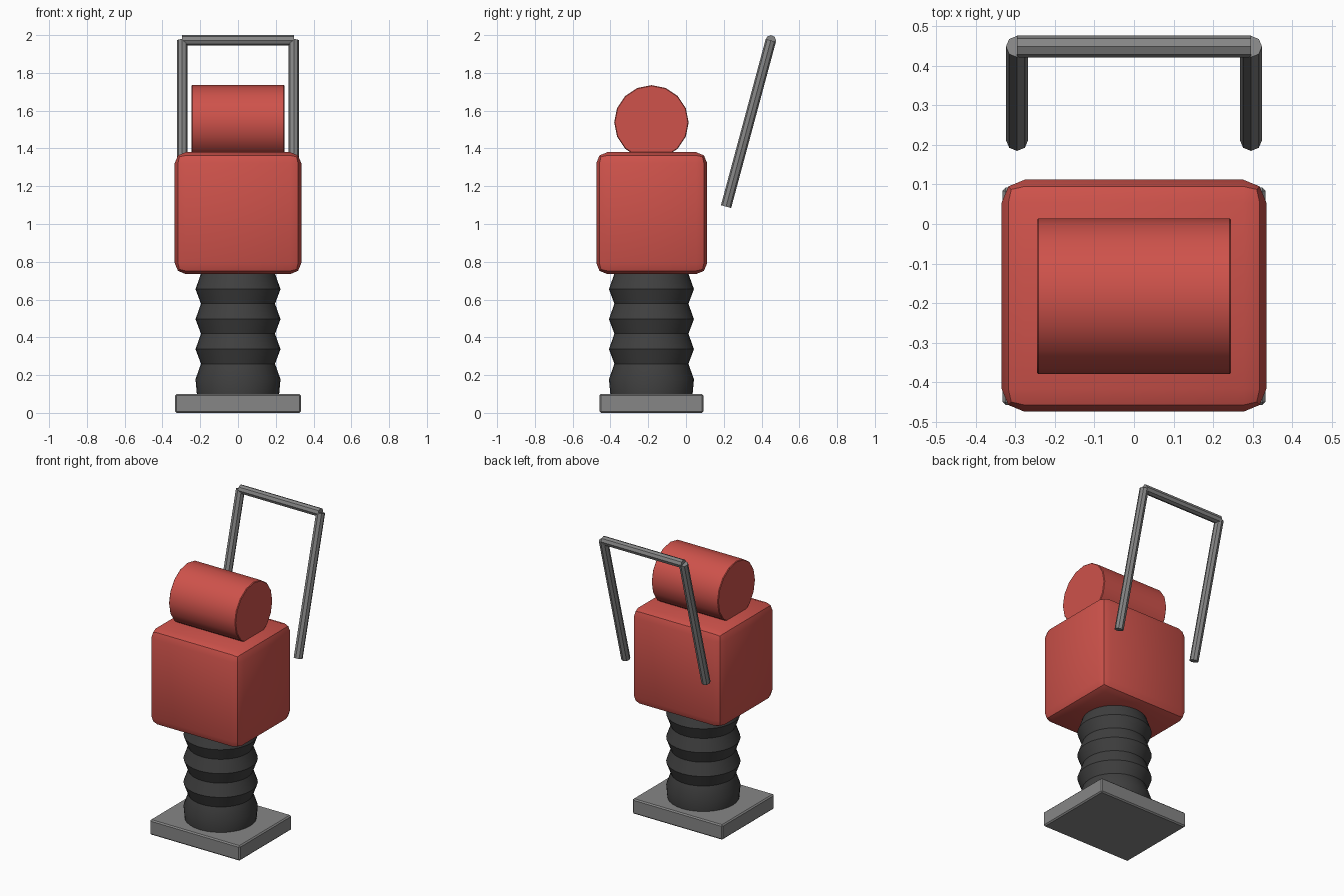
import bpy
import bmesh
import math
from mathutils import Vector

cube = bpy.data.objects.get("Cube")
if cube:
    bpy.data.objects.remove(cube, do_unlink=True)


def material(name, colour):
    mat = bpy.data.materials.new(name)
    mat.use_nodes = True
    mat.diffuse_color = (*colour, 1)
    mat.node_tree.nodes["Principled BSDF"].inputs["Base Color"].default_value = (*colour, 1)
    return mat


RED = material("red paint", (0.62, 0.085, 0.07))
GREY = material("grey steel", (0.24, 0.24, 0.24))
RUBBER = material("dark rubber", (0.05, 0.05, 0.05))
AXIS_Y = -0.183


def finish(obj, name, mat, bevel=0, segments=1):
    obj.name = name
    obj.data.materials.append(mat)
    bpy.ops.object.select_all(action="DESELECT")
    obj.select_set(True)
    bpy.context.view_layer.objects.active = obj
    if bevel:
        mod = obj.modifiers.new("rounded edges", "BEVEL")
        mod.width = bevel
        mod.segments = segments
        mod.limit_method = "ANGLE"
        bpy.ops.object.modifier_apply(modifier=mod.name)
    bpy.ops.object.shade_smooth_by_angle(angle=math.radians(30))
    return obj


def box(name, low, high, mat, bevel, segments=1):
    low, high = Vector(low), Vector(high)
    bpy.ops.mesh.primitive_cube_add(size=1, location=(low + high) / 2)
    obj = bpy.context.object
    obj.scale = high - low
    bpy.ops.object.transform_apply(location=False, rotation=False, scale=True)
    return finish(obj, name, mat, bevel, segments)


def rod(name, start, end, radius, sides, mat, bevel=0):
    start, end = Vector(start), Vector(end)
    way = end - start
    bpy.ops.mesh.primitive_cylinder_add(vertices=sides, radius=radius, depth=way.length,
                                        location=(start + end) / 2)
    obj = bpy.context.object
    obj.rotation_euler = way.to_track_quat("Z", "Y").to_euler()
    return finish(obj, name, mat, bevel)


def lathe(name, profile, sides, mat):
    bm = bmesh.new()
    rings = []
    for radius, z in profile:
        turn = [math.tau * i / sides for i in range(sides)]
        rings.append([bm.verts.new((radius * math.cos(a), radius * math.sin(a), z)) for a in turn])
    for lower, upper in zip(rings, rings[1:]):
        for i in range(sides):
            j = (i + 1) % sides
            bm.faces.new((lower[i], lower[j], upper[j], upper[i]))
    bm.faces.new(rings[0][::-1])
    bm.faces.new(rings[-1])
    mesh = bpy.data.meshes.new(name)
    bm.to_mesh(mesh)
    bm.free()
    obj = bpy.data.objects.new(name, mesh)
    bpy.context.collection.objects.link(obj)
    obj.location.y = AXIS_Y
    return finish(obj, name, mat)


# Ramming foot
box("foot_plate", (-0.333, -0.458, 0), (0.333, 0.092, 0.1), GREY, 0.008)

# Pleated rubber bellows: wide and narrow rings in turn
pleats = [(0.217, 0.09)]
for k in range(4):
    z = 0.178 + 0.159 * k
    pleats += [(0.225, z), (0.196, z + 0.082)]
lathe("bellows", pleats, 32, RUBBER)

# Housing and engine drum
box("housing", (-0.335, -0.475, 0.735), (0.335, 0.112, 1.38), RED, 0.058, 2)
rod("engine_drum", (-0.246, AXIS_Y, 1.538), (0.246, AXIS_Y, 1.538), 0.197, 16, RED, 0.004)

# Guide handle
TOP = (0.449, 1.972)
for side, x in (("left", 0.296), ("right", -0.296)):
    rod("handle_leg_" + side, (x, 0.212, 1.092), (x, *TOP), 0.028, 8, GREY)
rod("handle_bar", (-0.296, *TOP), (0.296, *TOP), 0.028, 8, GREY)
